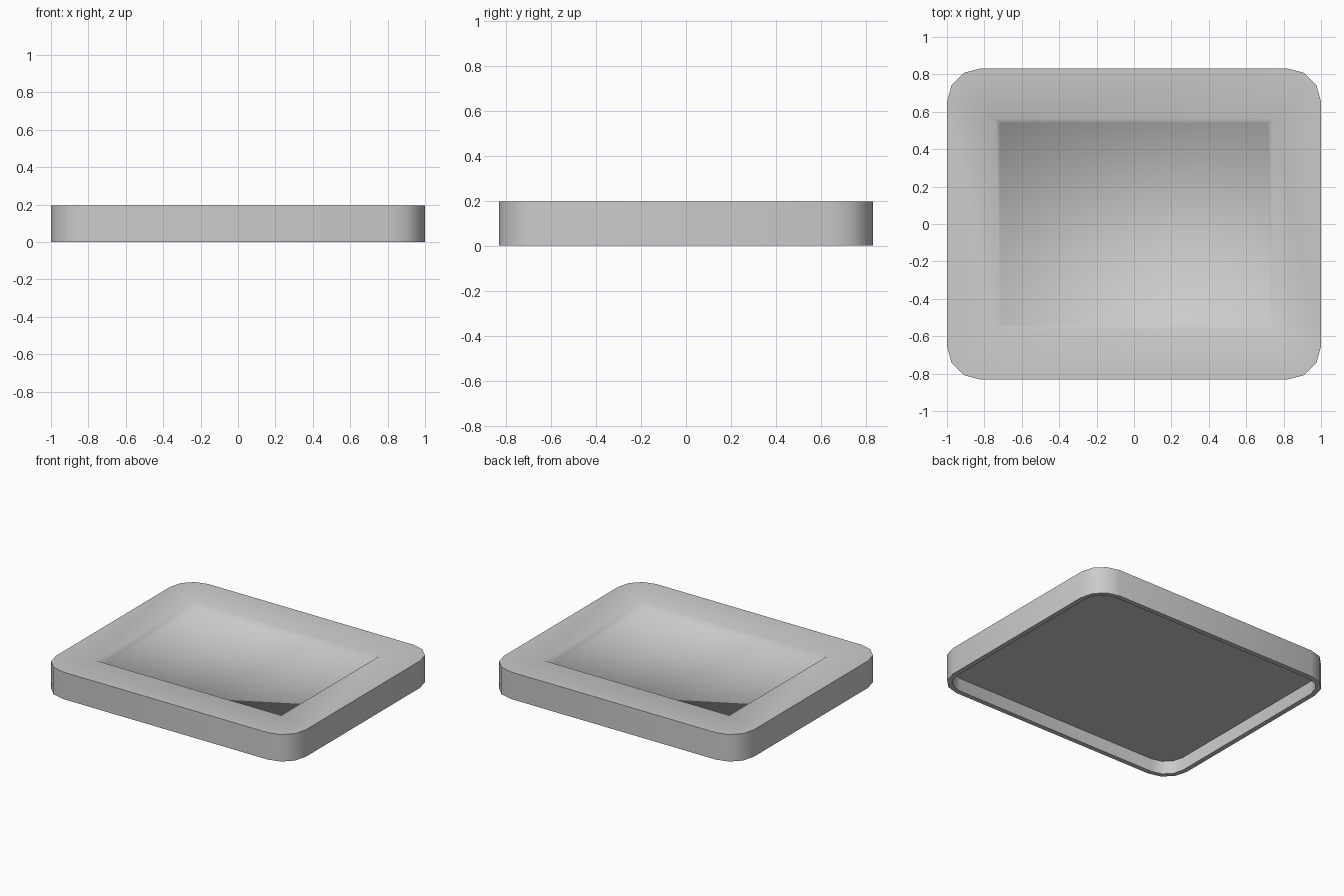
import bpy, bmesh, math

cube = bpy.data.objects.get("Cube")
if cube:
    bpy.data.objects.remove(cube, do_unlink=True)

HALF_X, HALF_Y, HEIGHT, RADIUS = 1.0, 0.832, 0.195, 0.18
LIP, RECESS, FLOOR = 0.035, 0.095, 0.152
STEPS = 3

grey = bpy.data.materials.new("plain grey")
grey.use_nodes = True
colour = (0.6, 0.6, 0.6, 1)
grey.diffuse_color = colour
grey.node_tree.nodes["Principled BSDF"].inputs["Base Color"].default_value = colour

bm = bmesh.new()
CORNERS = [(1, 1), (-1, 1), (-1, -1), (1, -1)]


def rounded_loop(inset, z):
    """Four corner arcs, listed anticlockwise from the +x +y corner."""
    r = RADIUS - inset
    loop = []
    for i, (sx, sy) in enumerate(CORNERS):
        for k in range(STEPS + 1):
            a = math.pi / 2 * (i + k / STEPS)
            loop.append(bm.verts.new((sx * (HALF_X - RADIUS) + r * math.cos(a),
                                      sy * (HALF_Y - RADIUS) + r * math.sin(a), z)))
    return loop


def square_loop(x, y, z):
    return [bm.verts.new((sx * x, sy * y, z)) for sx, sy in CORNERS]


def bridge(low, high):
    n = len(low)
    for i in range(n):
        j = (i + 1) % n
        bm.faces.new((low[i], low[j], high[j], high[i]))


# outer wall, underside lip and recessed underside
top = rounded_loop(0, HEIGHT)
base = rounded_loop(0, 0)
lip = rounded_loop(LIP, 0)
under = rounded_loop(LIP, RECESS)
bridge(base, top)
bridge(lip, base)
bridge(under, lip)
bm.faces.new(under[::-1])

# top rim: one quad per side and a fan at each corner
basin_top = square_loop(0.74, 0.563, HEIGHT)
basin_floor = square_loop(0.715, 0.538, FLOOR)
n = STEPS + 1
for i in range(4):
    arc = top[i * n:(i + 1) * n]
    for a, b in zip(arc, arc[1:]):
        bm.faces.new((a, b, basin_top[i]))
    j = (i + 1) % 4
    bm.faces.new((arc[-1], top[j * n], basin_top[j], basin_top[i]))

# shallow basin with sloping sides
bridge(basin_top, basin_floor)
bm.faces.new(basin_floor)

# smooth shading, sharp everywhere except round the corners and in the basin
bm.normal_update()
soft = set(basin_top + basin_floor)
for f in bm.faces:
    f.smooth = True
for e in bm.edges:
    if not any(v in soft for v in e.verts):
        e.smooth = e.calc_face_angle(0) < math.radians(40)

mesh = bpy.data.meshes.new("tray")
bm.to_mesh(mesh)
bm.free()
mesh.materials.append(grey)
tray = bpy.data.objects.new("tray", mesh)
bpy.context.collection.objects.link(tray)
